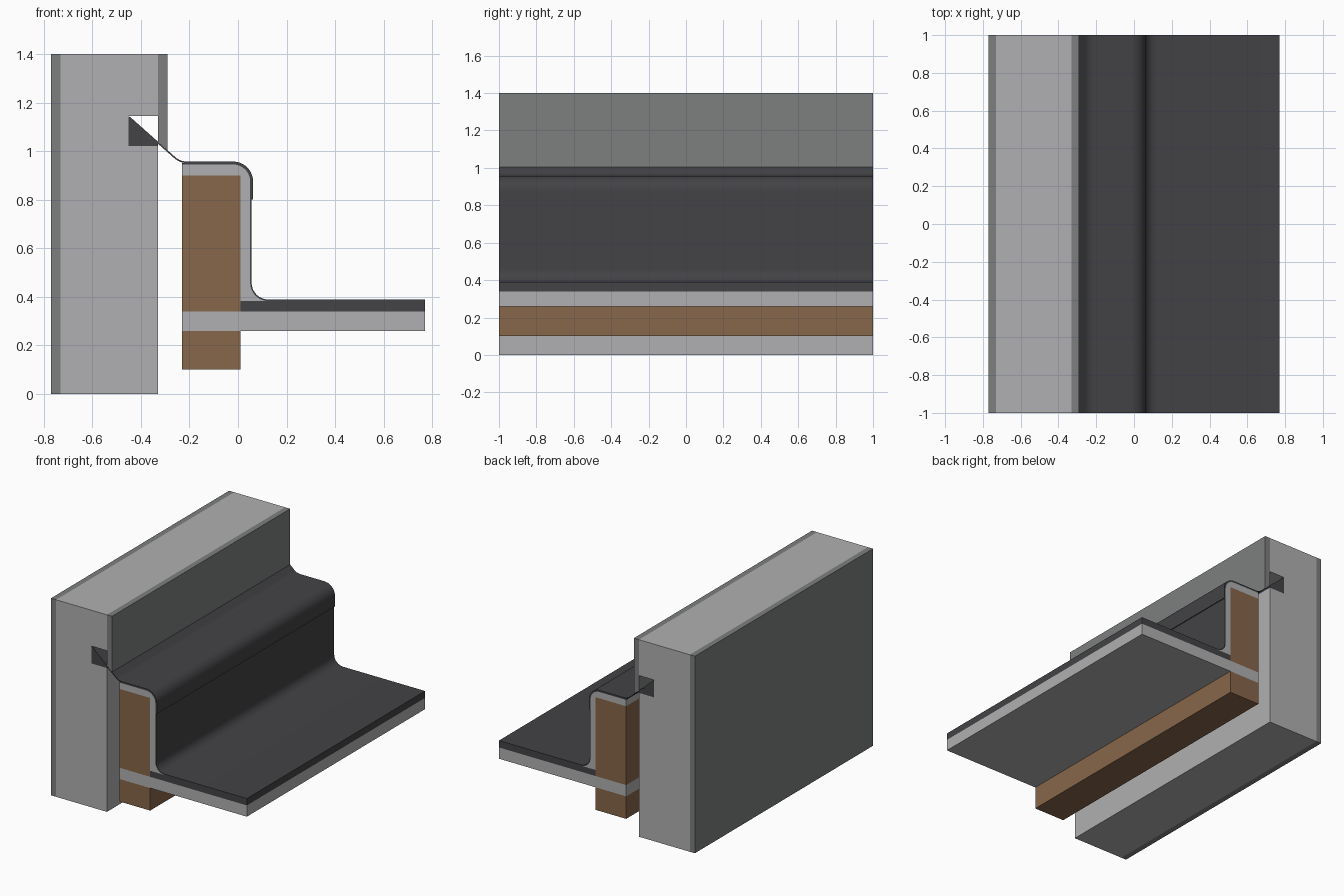
import bpy, math
from mathutils import Vector

if "Cube" in bpy.data.objects:
    bpy.data.objects.remove(bpy.data.objects["Cube"])


def material(name, rgb):
    m = bpy.data.materials.new(name)
    m.diffuse_color = (*rgb, 1)
    m.use_nodes = True
    m.node_tree.nodes["Principled BSDF"].inputs["Base Color"].default_value = m.diffuse_color
    return m


CONCRETE = material("light grey", (0.434, 0.434, 0.445))
RENDER = material("mid grey", (0.205, 0.212, 0.212))
WOOD = material("wood brown", (0.242, 0.133, 0.069))
MEMBRANE = material("charcoal", (0.056, 0.055, 0.061))


def extrude(name, prof, mat, smooth=False):
    """Extrude a closed x/z profile along y from -1 to 1."""
    n = len(prof)
    verts = [(p[0], y, p[1]) for y in (-1, 1) for p in prof]
    faces = [tuple(range(n)), tuple(range(2 * n - 1, n - 1, -1))]
    faces += [(i, i + n, (i + 1) % n + n, (i + 1) % n) for i in range(n)]
    # keep normals outward whichever way the profile winds
    area = sum(prof[i][0] * prof[(i + 1) % n][1] - prof[(i + 1) % n][0] * prof[i][1] for i in range(n))
    if area < 0:
        faces = [f[::-1] for f in faces]
    me = bpy.data.meshes.new(name)
    me.from_pydata(verts, [], faces)
    me.materials.append(mat)
    if smooth:
        me.shade_smooth()
        me.set_sharp_from_angle(angle=math.radians(30))
    ob = bpy.data.objects.new(name, me)
    bpy.context.collection.objects.link(ob)
    return ob


def box(name, x0, x1, z0, z1, mat):
    return extrude(name, [(x0, z0), (x1, z0), (x1, z1), (x0, z1)], mat)


def rounded(pts, radii, steps=10):
    """Open path with its inner corners rounded to the given radii."""
    pts = [Vector(p) for p in pts]
    out = [pts[0]]
    for a, p, b, r in zip(pts, pts[1:], pts[2:], radii):
        u, v = (a - p).normalized(), (b - p).normalized()
        half = u.angle(v) / 2
        centre = p + (u + v).normalized() * (r / math.sin(half))
        s = p + u * (r / math.tan(half)) - centre
        e = p + v * (r / math.tan(half)) - centre
        total = s.angle(e)
        for i in range(steps + 1):
            t = i / steps
            out.append(centre + (s * math.sin((1 - t) * total) + e * math.sin(t * total)) / math.sin(total))
    return out + [pts[-1]]


def sheet(path, thick):
    """Closed outline of a sheet lying on the left side of a path."""
    off = []
    for i, p in enumerate(path):
        d = (path[min(i + 1, len(path) - 1)] - path[max(i - 1, 0)]).normalized()
        off.append(p + Vector((-d.y, d.x)) * thick)
    return path + off[::-1]


# Masonry wall with a square groove in its right face
extrude("wall_core", [(-0.73, 0), (-0.33, 0), (-0.33, 1.022), (-0.45, 1.022), (-0.45, 1.145),
                      (-0.33, 1.145), (-0.33, 1.4), (-0.73, 1.4)], CONCRETE)
box("outer_render", -0.77, -0.73, 0, 1.4, RENDER)
extrude("inner_render", [(-0.33, 1.04), (-0.29, 1.004), (-0.29, 1.4), (-0.33, 1.4)], RENDER)

# Roof slab, timber kerb and roof layer
box("roof_slab", -0.23, 0.77, 0.26, 0.34, CONCRETE)
box("lower_timber", -0.23, 0.01, 0.10, 0.26, WOOD)
box("upper_timber", -0.23, 0.01, 0.34, 0.90, WOOD)
box("roof_layer", 0.01, 0.77, 0.34, 0.383, MEMBRANE)

# Board wrapped over the kerb, with the thin membrane on top of it
base = rounded([(-0.23, 0.945), (0.05, 0.945), (0.05, 0.383), (0.77, 0.383)], [0.07, 0.075])
extrude("kerb_board", base[:-1] + [(0.01, 0.383), (0.01, 0.90), (-0.23, 0.90)], CONCRETE, True)
extrude("membrane", sheet(base, 0.006), MEMBRANE, True)

# Metal flashing from the wall groove down over the kerb
flash = rounded([(-0.45, 1.138), (-0.24, 0.951), (0.056, 0.951), (0.056, 0.80)], [0.08, 0.076])
extrude("flashing", sheet(flash, 0.006), MEMBRANE, True)
extrude("groove_wedge", [(-0.45, 1.022), (-0.33, 1.022), (-0.33, 1.031), (-0.45, 1.138)], MEMBRANE)
